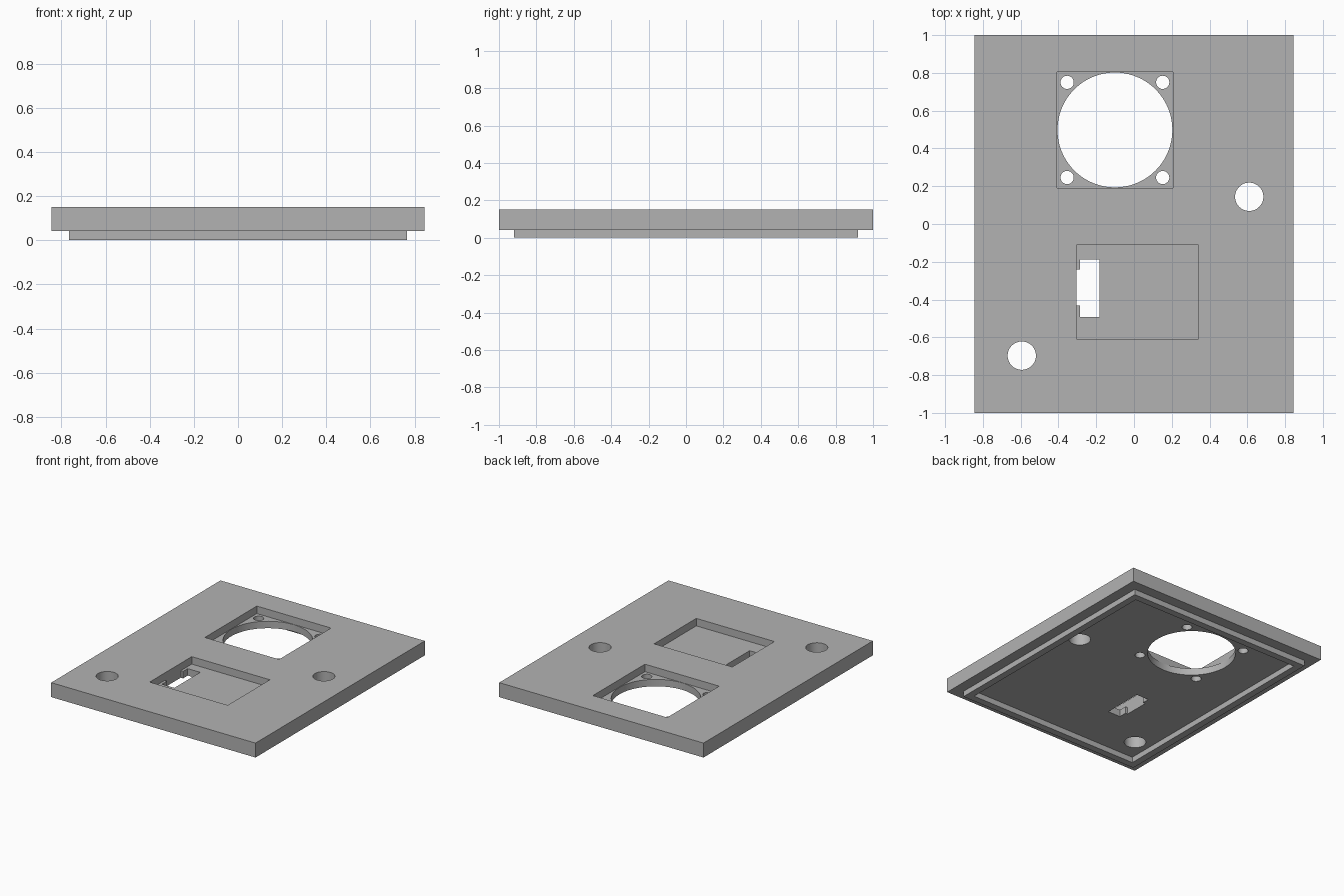
import bpy
import math

default = bpy.data.objects.get("Cube")
if default:
    bpy.data.objects.remove(default, do_unlink=True)

grey = bpy.data.materials.new("Mid grey")
grey.use_nodes = True
colour = (0.45, 0.45, 0.45, 1)
grey.diffuse_color = colour
grey.node_tree.nodes["Principled BSDF"].inputs["Base Color"].default_value = colour

BASE, FLOOR, TOP = 0.042, 0.094, 0.15   # plate underside, recess floor, plate top


def box(name, x0, x1, y0, y1, z0, z1):
    bpy.ops.mesh.primitive_cube_add(
        size=1, location=((x0 + x1) / 2, (y0 + y1) / 2, (z0 + z1) / 2))
    ob = bpy.context.object
    ob.name = name
    ob.scale = (x1 - x0, y1 - y0, z1 - z0)
    bpy.ops.object.transform_apply(location=True, rotation=False, scale=True)
    ob.data.materials.append(grey)
    return ob


def drill(name, x, y, radius, sides=48):
    bpy.ops.mesh.primitive_cylinder_add(
        vertices=sides, radius=radius, depth=1, location=(x, y, 0))
    ob = bpy.context.object
    ob.name = name
    ob.data.materials.append(grey)
    return ob


def cut(target, cutter):
    cutter.hide_render = True
    mod = target.modifiers.new("Cut", 'BOOLEAN')
    mod.operation = 'DIFFERENCE'
    mod.solver = 'EXACT'
    mod.object = cutter
    bpy.ops.object.select_all(action='DESELECT')
    bpy.context.view_layer.objects.active = target
    target.select_set(True)
    bpy.ops.object.modifier_apply(modifier=mod.name)
    bpy.data.objects.remove(cutter, do_unlink=True)


# Main cover plate
plate = box("cover_plate", -0.845, 0.845, -1, 1, BASE, TOP)

# Square fan recess with a round opening and four screw holes
fx, fy, half = -0.101, 0.498, 0.307
cut(plate, box("fan_recess", fx - half, fx + half, fy - half, fy + half, FLOOR, 1))
cut(plate, drill("fan_opening", fx, fy, 0.304, 96))
for sx in (-1, 1):
    for sy in (-1, 1):
        cut(plate, drill("screw_hole", fx + sx * 0.253, fy + sy * 0.252, 0.035, 32))

# Rectangular module recess with a notched connector slot
cut(plate, box("module_recess", -0.304, 0.342, -0.61, -0.112, FLOOR, 1))
cut(plate, box("connector_slot", -0.285, -0.182, -0.492, -0.187, -1, 0.12))
cut(plate, box("slot_notch", -0.304, -0.25, -0.432, -0.242, -1, 0.12))

# Two large mounting holes
for x, y in ((0.61, 0.144), (-0.594, -0.697)):
    cut(plate, drill("mounting_hole", x, y, 0.075))

# Locating lip on the underside
lip = box("locating_lip", -0.765, 0.765, -0.92, 0.92, 0, BASE)
cut(lip, box("lip_inside", -0.713, 0.713, -0.868, 0.868, -1, 1))

for ob in (plate, lip):
    bpy.ops.object.select_all(action='DESELECT')
    ob.select_set(True)
    bpy.context.view_layer.objects.active = ob
    bpy.ops.object.shade_smooth_by_angle(angle=math.radians(30))
